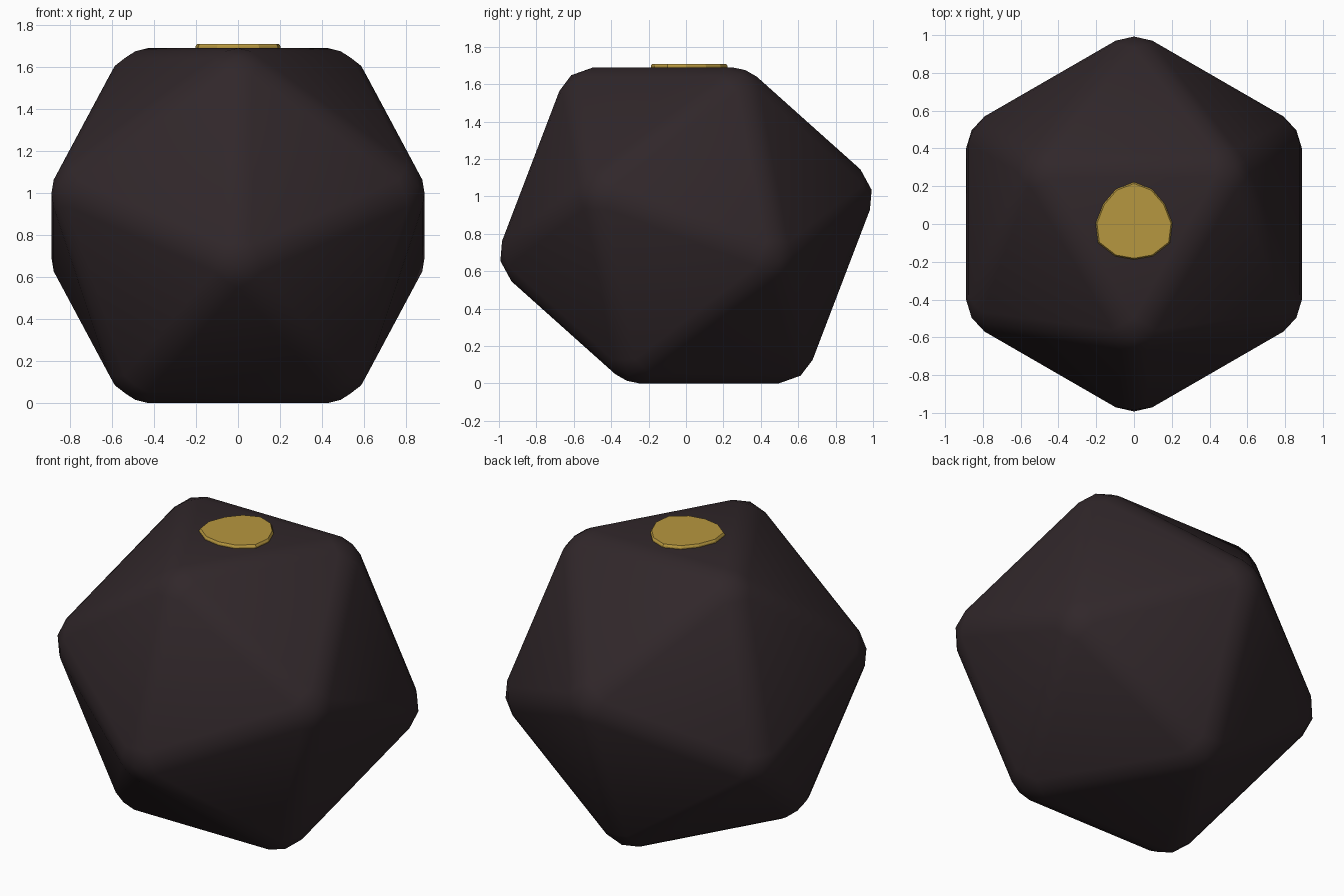
import bpy, bmesh
from math import sin, cos, radians, sqrt

if "Cube" in bpy.data.objects:
    bpy.data.objects.remove(bpy.data.objects["Cube"])


def material(name, rgb):
    m = bpy.data.materials.new(name)
    m.diffuse_color = (*rgb, 1)
    m.use_nodes = True
    m.node_tree.nodes["Principled BSDF"].inputs["Base Color"].default_value = m.diffuse_color
    return m


def add_object(name, bm, mat, smooth):
    bmesh.ops.recalc_face_normals(bm, faces=bm.faces)
    for f in bm.faces:
        f.smooth = smooth
    me = bpy.data.meshes.new(name)
    bm.to_mesh(me)
    bm.free()
    me.materials.append(mat)
    ob = bpy.data.objects.new(name, me)
    bpy.context.collection.objects.link(ob)
    return ob


# Twenty-sided body resting on one face: four rings of three corners
H = 1.69
edge = H / 1.51152
r_cap = edge / sqrt(3)
r_mid = r_cap * (1 + sqrt(5)) / 2
dz = sqrt((0.951057 * edge) ** 2 - r_mid ** 2)
rings = [(r_cap, H, -90), (r_mid, H / 2 + dz, 90),
         (r_mid, H / 2 - dz, -90), (r_cap, 0, 90)]
bm = bmesh.new()
for r, z, start in rings:
    for k in range(3):
        a = radians(start + 120 * k)
        bm.verts.new((r * cos(a), r * sin(a), z))
bmesh.ops.convex_hull(bm, input=bm.verts[:])
body = add_object("body", bm, material("dark", (0.03, 0.02, 0.023)), True)

# Rounded edges
bev = body.modifiers.new("rounded_edges", 'BEVEL')
bev.width = 0.075
bev.segments = 2
bev.limit_method = 'NONE'

# Thin gold disc on the top face, slightly irregular twelve-sided outline
half = [(0, 0.222), (0.095, 0.185), (0.163, 0.106), (0.203, 0.004),
        (0.19, -0.1), (0.1, -0.17), (0, -0.188)]
outline = half + [(-x, y) for x, y in half[-2:0:-1]]
bm = bmesh.new()
levels = []
for z, s in ((1.68, 1.0), (1.698, 1.0), (1.709, 0.965)):
    levels.append([bm.verts.new((x * s, y * s, z)) for x, y in outline])
n = len(outline)
for lo, hi in zip(levels, levels[1:]):
    for i in range(n):
        j = (i + 1) % n
        bm.faces.new((lo[i], lo[j], hi[j], hi[i]))
bm.faces.new(levels[0])
bm.faces.new(levels[-1])
add_object("top_disc", bm, material("gold", (0.47, 0.31, 0.05)), False)
